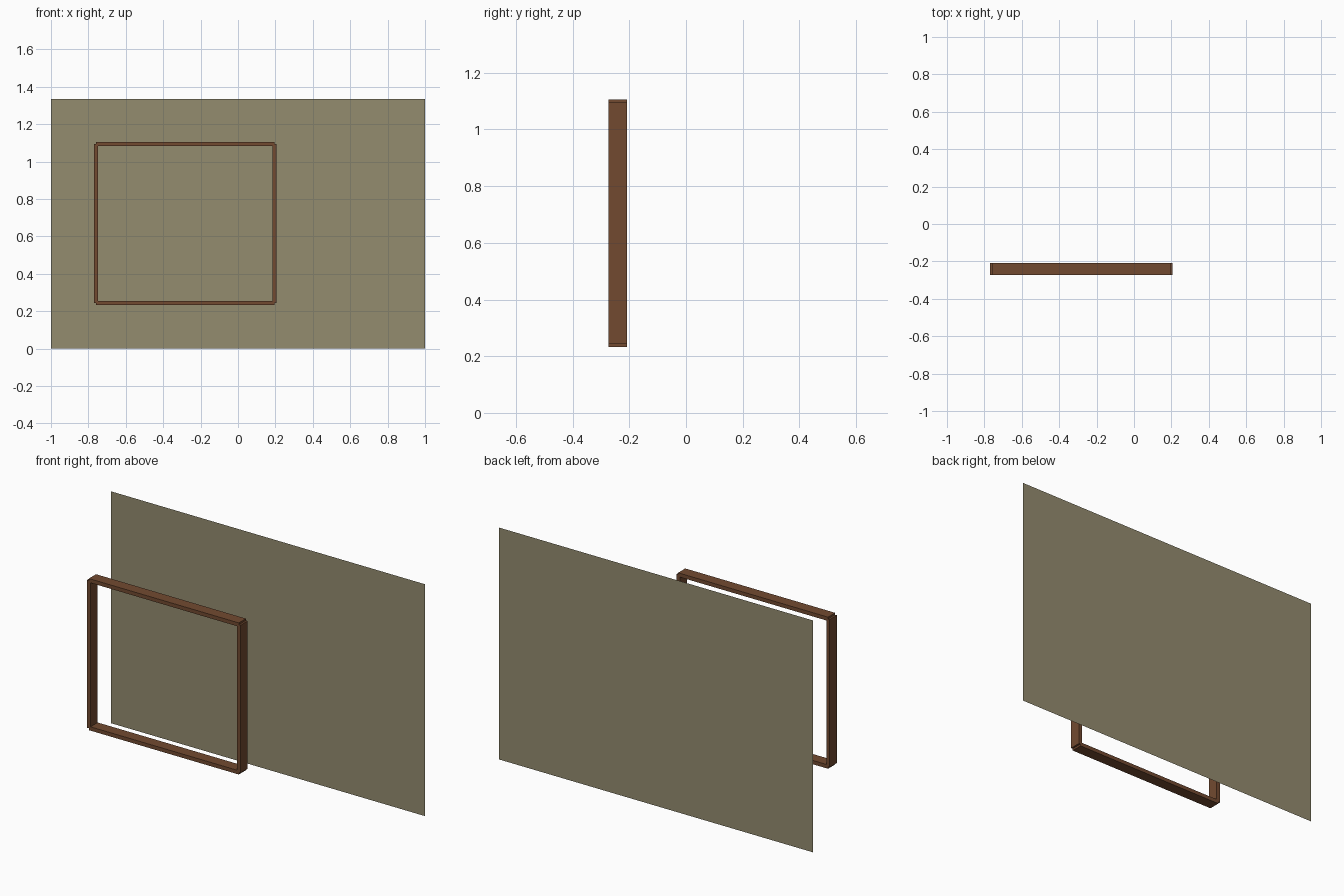
import bpy

if "Cube" in bpy.data.objects:
    bpy.data.objects.remove(bpy.data.objects["Cube"])


def material(name, rgb):
    def linear(c):
        c /= 255
        return c / 12.92 if c <= 0.04045 else ((c + 0.055) / 1.055) ** 2.4
    m = bpy.data.materials.new(name)
    m.diffuse_color = [linear(c) for c in rgb] + [1.0]
    m.use_nodes = True
    m.node_tree.nodes["Principled BSDF"].inputs["Base Color"].default_value = m.diffuse_color
    return m


WALL = material("olive canvas", (148, 140, 111))
WOOD = material("brown wood", (114, 74, 48))


def finish(name, mat):
    obj = bpy.context.object
    obj.name = name
    obj.data.materials.append(mat)
    return obj


def bar(name, centre, size):
    bpy.ops.mesh.primitive_cube_add(size=1, location=centre)
    obj = finish(name, WOOD)
    obj.scale = size
    bpy.ops.object.transform_apply(location=False, rotation=False, scale=True)
    return obj


# Thin back panel: a single upright sheet facing the front
W, H, Y = 2.0, 1.335, 0.273
bpy.ops.mesh.primitive_plane_add(size=1, location=(0, Y, H / 2),
                                 rotation=(1.5707963, 0, 0))
panel = finish("back_panel", WALL)
panel.scale = (W, H, 1)
bpy.ops.object.transform_apply(location=False, rotation=True, scale=True)

# Frame bars run between the corner centre lines, leaving notched corners
X0, X1, Z0, Z1 = -0.759, 0.196, 0.244, 1.095
T, D = 0.022, 0.065
yc = -Y + D / 2
xc, zc = (X0 + X1) / 2, (Z0 + Z1) / 2
for name, z in (("frame_bottom", Z0), ("frame_top", Z1)):
    bar(name, (xc, yc, z), (X1 - X0, D, T))
for name, x in (("frame_left", X0), ("frame_right", X1)):
    bar(name, (x, yc, zc), (T, D, Z1 - Z0))
